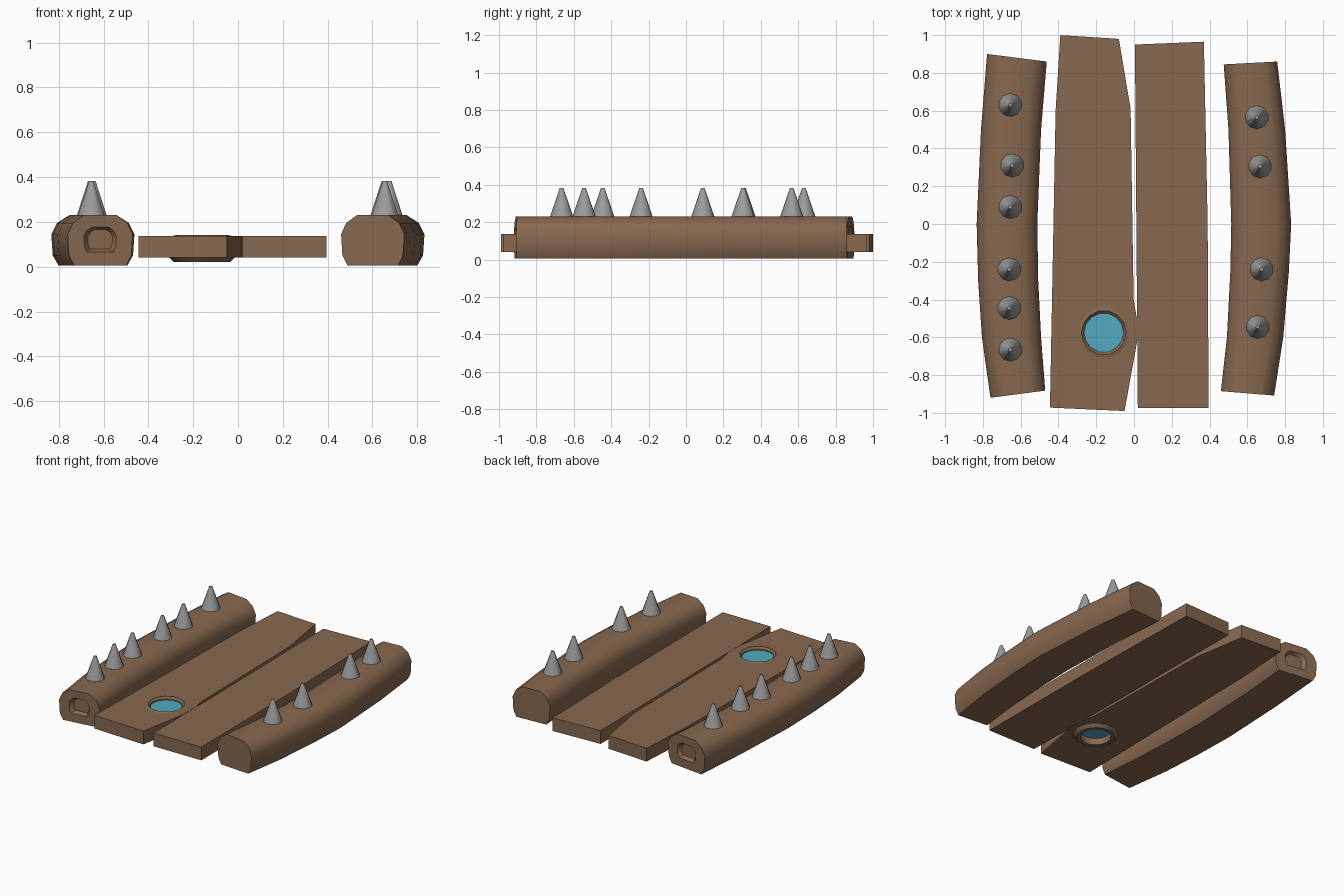
import bpy, bmesh, math
from mathutils import Vector

if "Cube" in bpy.data.objects:
    bpy.data.objects.remove(bpy.data.objects["Cube"])


def material(name, rgb):
    m = bpy.data.materials.new(name)
    m.diffuse_color = (*rgb, 1)
    m.use_nodes = True
    m.node_tree.nodes["Principled BSDF"].inputs["Base Color"].default_value = m.diffuse_color
    return m


WOOD = material("brown wood", (0.245, 0.14, 0.08))
METAL = material("grey metal", (0.33, 0.33, 0.335))
BLUE = material("light blue", (0.085, 0.41, 0.53))


def finish(name, bm, mat, angle=40):
    bmesh.ops.recalc_face_normals(bm, faces=bm.faces)
    me = bpy.data.meshes.new(name)
    bm.to_mesh(me)
    bm.free()
    me.materials.append(mat)
    ob = bpy.data.objects.new(name, me)
    bpy.context.collection.objects.link(ob)
    bpy.ops.object.select_all(action='DESELECT')
    ob.select_set(True)
    bpy.context.view_layer.objects.active = ob
    if angle:
        bpy.ops.object.shade_smooth_by_angle(angle=math.radians(angle))
    return ob


# Flat-bottomed log section: (half-width factor, z)
SECTION = [(-0.8, 0.006), (0.8, 0.006), (0.96, 0.05), (1, 0.145), (0.84, 0.195),
           (0.5, 0.23), (-0.5, 0.23), (-0.84, 0.195), (-1, 0.145), (-0.96, 0.05)]


def log(name, stations, dented):
    """stations: (x_min, x_max, y at x_min, y at x_max)"""
    bm = bmesh.new()
    rings = []
    for x0, x1, y0, y1 in stations:
        ring = []
        for u, z in SECTION:
            t = (u + 1) / 2
            ring.append(bm.verts.new((x0 + (x1 - x0) * t, y0 + (y1 - y0) * t, z)))
        rings.append(ring)
    n = len(SECTION)
    for a, b in zip(rings, rings[1:]):
        for i in range(n):
            bm.faces.new((a[i], a[(i + 1) % n], b[(i + 1) % n], b[i]))
    for ring, inward in ((rings[0], 1), (rings[-1], -1)):
        if not dented:
            bm.faces.new(ring)
            continue
        # small hollow in the sawn end
        centre = sum((v.co for v in ring), Vector()) / n
        prev = ring
        for scale, depth in ((0.5, 0.0), (0.38, 0.025)):
            cur = [bm.verts.new(centre + (v.co - centre) * scale + Vector((0, inward * depth, 0)))
                   for v in ring]
            for i in range(n):
                bm.faces.new((prev[i], prev[(i + 1) % n], cur[(i + 1) % n], cur[i]))
            prev = cur
        bm.faces.new(prev)
    return finish(name, bm, WOOD)


log("left_log", [(-0.76, -0.47, -0.92, -0.882), (-0.805, -0.492, -0.6, -0.6),
                 (-0.825, -0.507, -0.3, -0.3), (-0.833, -0.512, 0.0, 0.0),
                 (-0.81, -0.492, 0.5, 0.5), (-0.778, -0.462, 0.9, 0.86)], True)
log("right_log", [(0.46, 0.742, -0.885, -0.908), (0.492, 0.79, -0.6, -0.6),
                  (0.51, 0.82, -0.25, -0.25), (0.515, 0.832, 0.0, 0.0),
                  (0.5, 0.8, 0.5, 0.5), (0.475, 0.758, 0.845, 0.86)], False)


# Spikes along the logs
SPIKES = [(-0.655, 0.63), (-0.645, 0.31), (-0.655, 0.09), (-0.66, -0.24), (-0.66, -0.445),
          (-0.655, -0.665), (0.65, 0.565), (0.667, 0.305), (0.675, -0.24), (0.655, -0.545)]
for i, (x, y) in enumerate(SPIKES):
    bm = bmesh.new()
    bmesh.ops.create_cone(bm, cap_ends=True, segments=10, radius1=0.068, radius2=0.01, depth=0.17)
    bmesh.ops.translate(bm, vec=(x, y, 0.297), verts=bm.verts)
    finish(f"spike_{i + 1}", bm, METAL, 50)


def plank(name, outline):
    bm = bmesh.new()
    base = bm.faces.new([bm.verts.new((x, y, 0.042)) for x, y in outline])
    ext = bmesh.ops.extrude_face_region(bm, geom=[base])
    top = [g for g in ext["geom"] if isinstance(g, bmesh.types.BMVert)]
    bmesh.ops.translate(bm, vec=(0, 0, 0.094), verts=top)
    return finish(name, bm, WOOD, 20)


left = plank("left_plank", [(-0.445, -0.972), (-0.05, -0.99), (0.015, -0.63), (0.015, -0.5),
                            (-0.002, -0.4), (-0.018, 0.61), (-0.08, 0.98), (-0.39, 1.0),
                            (-0.415, 0.6)])
plank("right_plank", [(0.02, -0.975), (0.395, -0.975), (0.39, 0.0), (0.37, 0.965), (0.005, 0.95)])

# Knot hole cut through the left plank
KX, KY = -0.16, -0.575
bm = bmesh.new()
bmesh.ops.create_cone(bm, cap_ends=True, segments=14, radius1=0.12, radius2=0.12, depth=0.4)
bmesh.ops.translate(bm, vec=(KX, KY, 0.1), verts=bm.verts)
cutter = finish("knot_cutter", bm, WOOD, 0)
cutter.hide_render = True
cutter.hide_set(True)
mod = left.modifiers.new("knot_hole", 'BOOLEAN')
mod.operation = 'DIFFERENCE'
mod.object = cutter
mod.solver = 'EXACT'

# Rim around the hole
PROFILE = [(0.15, 0.045), (0.125, 0.02), (0.1, 0.022), (0.105, 0.128), (0.118, 0.141), (0.147, 0.133)]
bm = bmesh.new()
N = 14
rings = [[bm.verts.new((KX + r * math.cos(2 * math.pi * k / N), KY + r * math.sin(2 * math.pi * k / N), z))
          for r, z in PROFILE] for k in range(N)]
for k in range(N):
    a, b = rings[k], rings[(k + 1) % N]
    for j in range(len(PROFILE)):
        m = (j + 1) % len(PROFILE)
        bm.faces.new((a[j], b[j], b[m], a[m]))
finish("knot_rim", bm, WOOD)

# Blue filling inside the hole
bm = bmesh.new()
bmesh.ops.create_cone(bm, cap_ends=True, segments=N, radius1=0.108, radius2=0.108, depth=0.05)
bmesh.ops.translate(bm, vec=(KX, KY, 0.095), verts=bm.verts)
finish("knot_filling", bm, BLUE)
